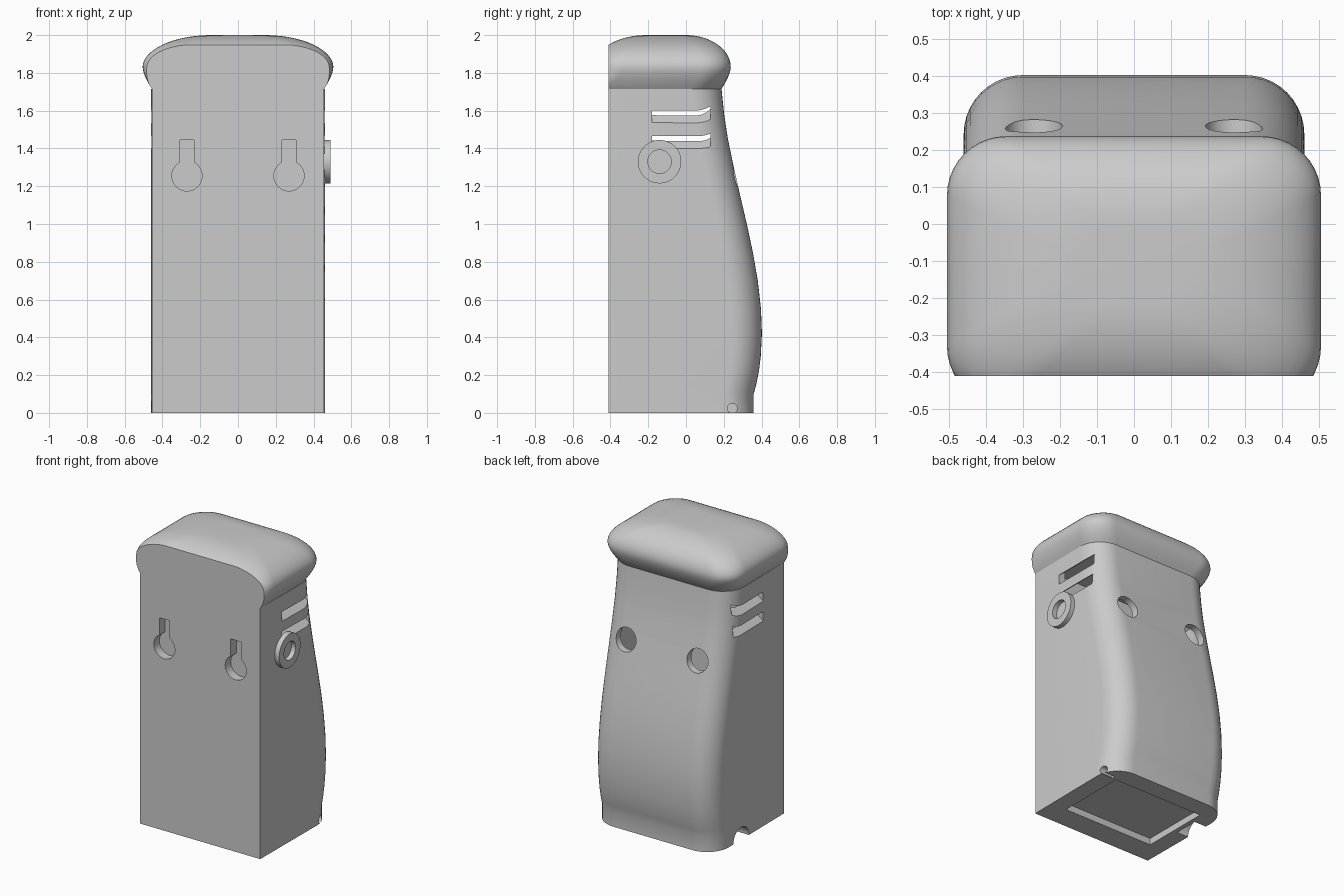
import bpy, bmesh, math
from mathutils import Matrix, Vector

cube = bpy.data.objects.get("Cube")
if cube:
    bpy.data.objects.remove(cube, do_unlink=True)

grey = bpy.data.materials.new("plain grey")
grey.use_nodes = True
COLOUR = (0.6, 0.6, 0.6, 1)
grey.diffuse_color = COLOUR
grey.node_tree.nodes["Principled BSDF"].inputs["Base Color"].default_value = COLOUR

FRONT = -0.41
SIDE = 0.46
CORNER = 0.16


def make_object(name, bm):
    bmesh.ops.recalc_face_normals(bm, faces=bm.faces[:])
    mesh = bpy.data.meshes.new(name)
    bm.to_mesh(mesh)
    bm.free()
    mesh.materials.append(grey)
    obj = bpy.data.objects.new(name, mesh)
    bpy.context.collection.objects.link(obj)
    return obj


def loft(rings, closed=False):
    """Skin a list of equal point rings; cap the ends unless closed into a loop."""
    bm = bmesh.new()
    loops = [[bm.verts.new(p) for p in ring] for ring in rings]
    pairs = list(zip(loops, loops[1:]))
    if closed:
        pairs.append((loops[-1], loops[0]))
    else:
        bm.faces.new(loops[0])
        bm.faces.new(loops[-1])
    n = len(loops[0])
    for a, b in pairs:
        for i in range(n):
            j = (i + 1) % n
            bm.faces.new((a[i], a[j], b[j], b[i]))
    return bm


def arc(cx, cy, r, start, z, steps=10):
    angles = [math.radians(start + 90 * i / steps) for i in range(steps + 1)]
    return [(cx + r * math.cos(a), cy + r * math.sin(a), z) for a in angles]


def body_ring(z, back, inset=0.0, front=FRONT):
    w, r, b = SIDE - inset, CORNER - inset, back - inset
    return ([(-w + 0.005, front, z), (w - 0.005, front, z)]
            + arc(w - r, b - r, r, 0, z) + arc(r - w, b - r, r, 90, z))


def cap_ring(z, w, front, back, r):
    return (arc(w - r, back - r, r, 0, z) + arc(r - w, back - r, r, 90, z)
            + arc(r - w, front + r, r, 180, z) + arc(w - r, front + r, r, 270, z))


def cylinder(name, centre, r, depth, axis):
    bm = bmesh.new()
    turn = Matrix.Rotation(math.pi / 2, 4, "Y" if axis == "x" else "X")
    bmesh.ops.create_cone(bm, cap_ends=True, segments=40, radius1=r, radius2=r,
                          depth=depth, matrix=Matrix.Translation(centre) @ turn)
    return make_object(name, bm)


def box(name, low, high, slope=0.0):
    """Box between two corners; slope lifts it towards the middle of the model."""
    bm = bmesh.new()
    bmesh.ops.create_cube(bm, size=1)
    for v in bm.verts:
        v.co = Vector([(l + h) / 2 + c * (h - l) for l, h, c in zip(low, high, v.co)])
        v.co.z += slope * (SIDE - abs(v.co.x))
    return make_object(name, bm)


def cut(target, cutter):
    cutter.hide_render = True
    mod = target.modifiers.new("cut", "BOOLEAN")
    mod.operation = "DIFFERENCE"
    mod.solver = "EXACT"
    mod.object = cutter
    bpy.context.view_layer.objects.active = target
    bpy.ops.object.modifier_apply(modifier=mod.name)
    bpy.data.objects.remove(cutter, do_unlink=True)


def smooth(obj):
    bpy.ops.object.select_all(action="DESELECT")
    obj.select_set(True)
    bpy.context.view_layer.objects.active = obj
    bpy.ops.object.shade_smooth_by_angle(angle=math.radians(30))


# Housing body with a bulging back
profile = [(0, .358), (.1, .358), (.15, .372), (.22, .386), (.3, .396), (.42, .402),
           (.55, .397), (.7, .38), (.85, .354), (1, .322), (1.15, .287),
           (1.3, .253), (1.45, .222), (1.58, .202), (1.715, .188)]
body = make_object("housing_body", loft([body_ring(z, b) for z, b in profile]))

# Hollow inside
inner = [(z, b) for z, b in profile if 0.1 <= z < 1.7] + [(1.69, .189)]
cut(body, make_object("cavity", loft([body_ring(z, b, 0.048, -0.3) for z, b in inner])))

for s in (-1, 1):
    # Wall-mount keyholes in the front and access holes in the back
    x = s * 0.27
    cut(body, cylinder("keyhole_round", (x, -0.43, 1.255), 0.08, 0.16, "y"))
    cut(body, box("keyhole_slot", (x - .038, -.51, 1.26), (x + .038, -.35, 1.445)))
    cut(body, cylinder("back_hole", (x, 0.32, 1.25), 0.077, 0.4, "y"))
    # Sloping vent slots on both sides
    x1, x2 = sorted((s * 0.35, s * 0.52))
    for z in (1.4, 1.535):
        cut(body, box("vent", (x1, -.18, z), (x2, .13, z + .065), 0.8))

# Battery recess and cable notches at the bottom
cut(body, box("recess", (-.34, -.25, -.1), (.34, .23, .045)))
cut(body, cylinder("large_notch", (-.45, .06, 0), 0.085, 0.16, "x"))
cut(body, cylinder("small_notch", (.45, .245, .024), 0.026, 0.16, "x"))
smooth(body)

# Rounded cap, trimmed flush with the front
rings = []
for i in range(6):
    u = 1 - i / 6
    d = 0.05 * u ** 1.6
    rings.append(cap_ring(1.83 - 0.115 * u, .505 - d, -.49 - 2 * d, .237 - d, .16))
for i in range(15):
    a = math.pi / 2 * i / 14
    c = math.cos(a)
    rings.append(cap_ring(1.83 + .17 * math.sin(a), .14 + .365 * c,
                          -.21 - .28 * c, .237 * c, .1 + .06 * c))
bm = loft(rings)
bmesh.ops.bisect_plane(bm, geom=bm.verts[:] + bm.edges[:] + bm.faces[:],
                       plane_co=(0, FRONT, 0), plane_no=(0, -1, 0), clear_outer=True)
bmesh.ops.holes_fill(bm, edges=[e for e in bm.edges if e.is_boundary], sides=0)
smooth(make_object("cap", bm))

# Raised collar on one side
section = [(.45, .062), (.45, .115), (.49, .115), (.49, .062)]
turns = [2 * math.pi * i / 40 for i in range(40)]
collar = make_object("side_collar", loft(
    [[(x, -.14 + r * math.cos(t), 1.33 + r * math.sin(t)) for t in turns]
     for x, r in section], closed=True))
smooth(collar)
